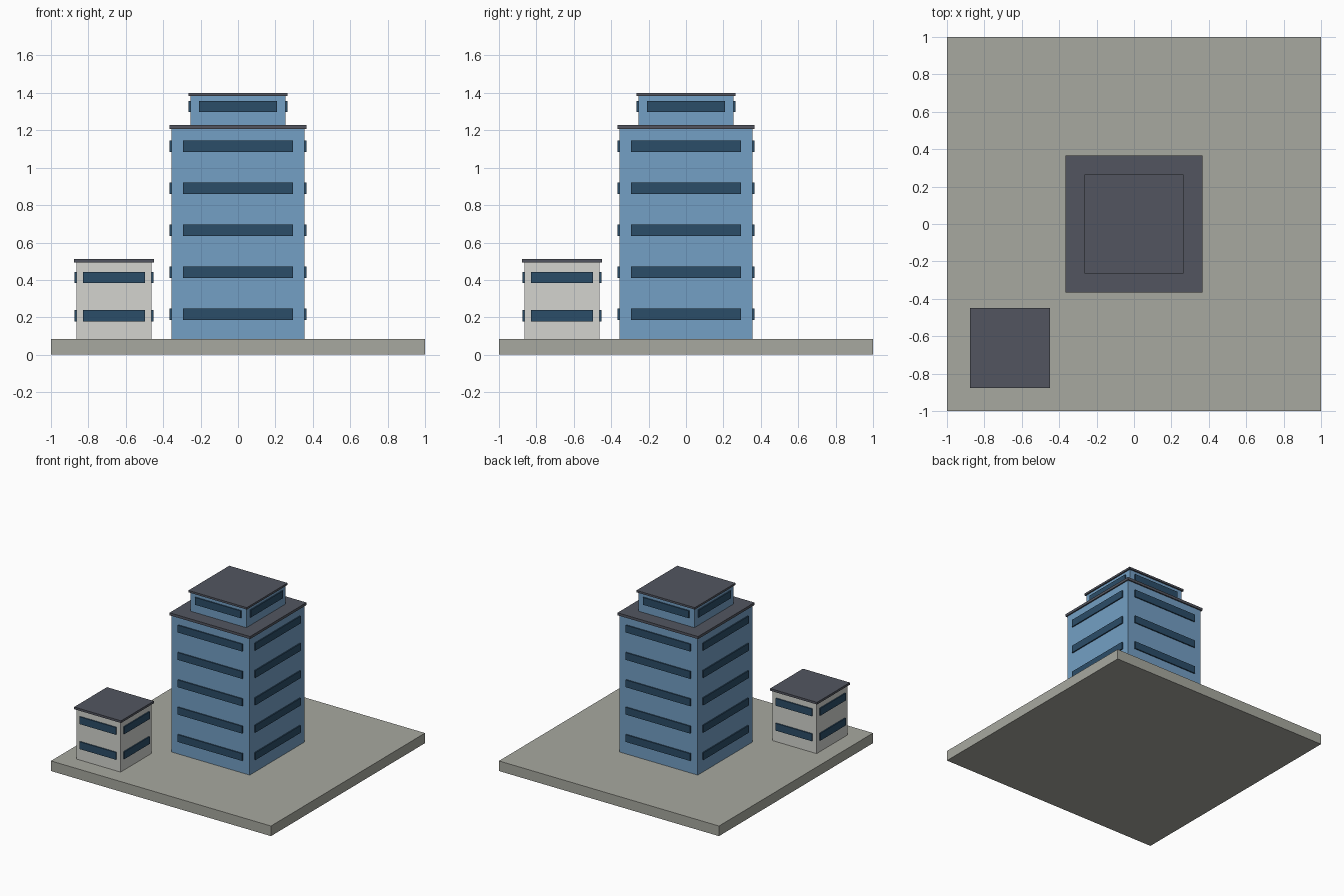
import bpy, bmesh
from mathutils import Matrix, Vector

if "Cube" in bpy.data.objects:
    bpy.data.objects.remove(bpy.data.objects["Cube"])


def material(name, rgb):
    m = bpy.data.materials.new(name)
    m.diffuse_color = (*[(c / 255) ** 2.2 for c in rgb], 1)
    m.use_nodes = True
    m.node_tree.nodes["Principled BSDF"].inputs["Base Color"].default_value = m.diffuse_color
    return m


PAVING = material("paving", (166, 167, 158))
BLUE = material("blue_wall", (115, 158, 195))
PALE = material("pale_wall", (210, 211, 206))
ROOF = material("roof_grey", (83, 86, 96))
GLASS = material("dark_glass", (47, 78, 104))


def finish(name, bm, mat):
    mesh = bpy.data.meshes.new(name)
    bm.to_mesh(mesh)
    bm.free()
    mesh.materials.append(mat)
    bpy.context.collection.objects.link(bpy.data.objects.new(name, mesh))


def add_box(bm, center, size, turn=Matrix()):
    bmesh.ops.create_cube(bm, size=1, matrix=turn @ Matrix.Translation(center) @ Matrix.Diagonal((*size, 1)))


def slab(name, xy, half, z0, z1, mat):
    bm = bmesh.new()
    add_box(bm, Vector((*xy, (z0 + z1) / 2)), (2 * half, 2 * half, z1 - z0))
    finish(name, bm, mat)


def block(name, xy, half, z0, eave, top, roof_half, wall, win_half, rows):
    slab(name + "_walls", xy, half, z0, eave, wall)
    slab(name + "_roof", xy, roof_half, eave, top, ROOF)
    # window bands on all four sides, straddling the wall face
    bm = bmesh.new()
    for z in rows:
        for i in range(4):
            turn = Matrix.Translation((*xy, z)) @ Matrix.Rotation(i * 1.5707963, 4, 'Z')
            add_box(bm, Vector((0, -half, 0)), (2 * win_half, 0.019, 0.06), turn)
    finish(name + "_windows", bm, GLASS)


# ground plate
slab("base_plate", (0, 0), 1.0, 0, 0.083, PAVING)
# main tower and set-back top storey
block("tower", (0, 0), 0.356, 0.083, 1.207, 1.228, 0.366, BLUE, 0.293,
      [0.216 + 0.2248 * i for i in range(5)])
block("penthouse", (0, 0), 0.254, 1.228, 1.384, 1.4, 0.265, BLUE, 0.208, [1.327])
# small side building
block("annex", (-0.663, -0.663), 0.201, 0.083, 0.494, 0.512, 0.213, PALE, 0.165, [0.208, 0.413])
